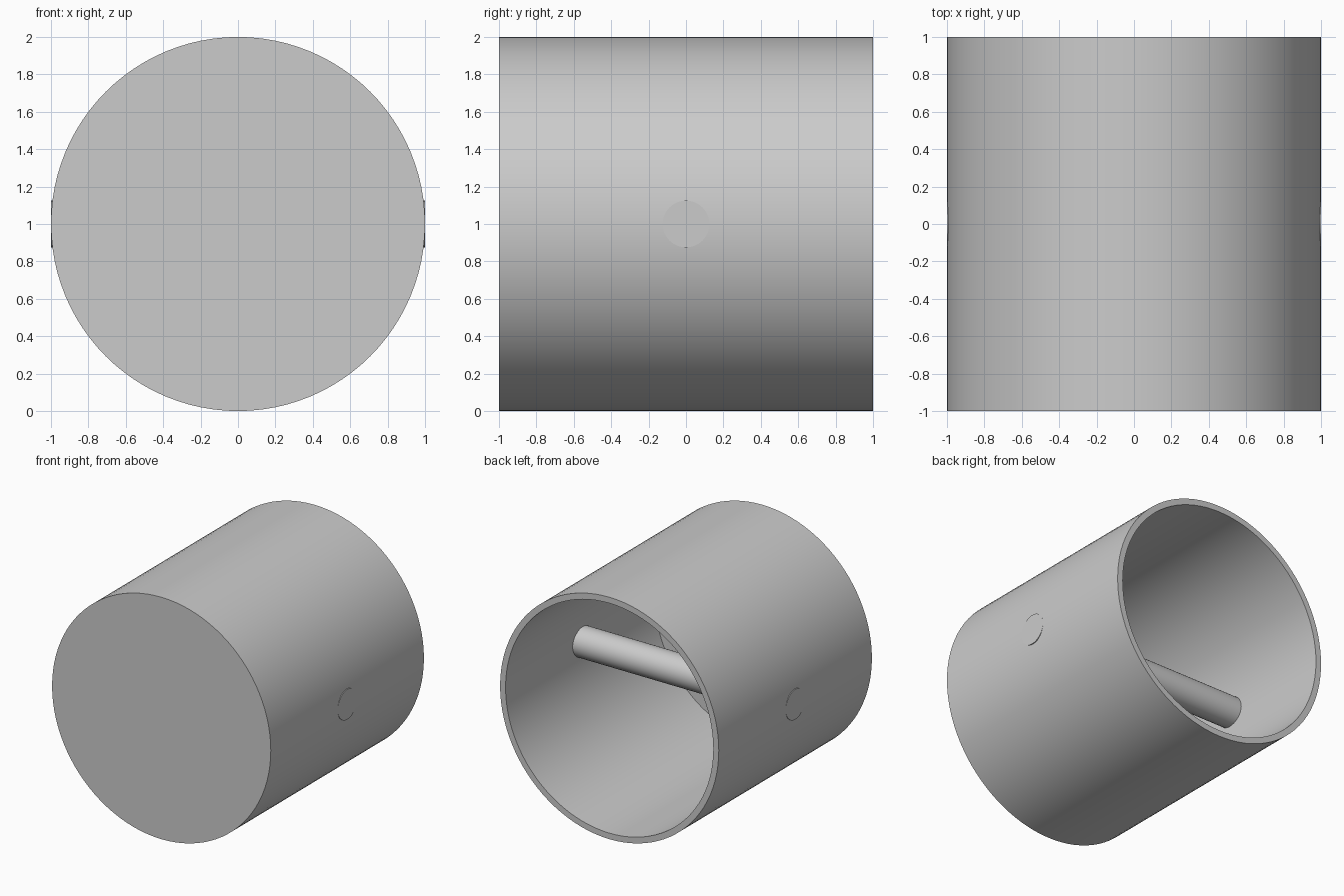
import bpy, bmesh, math
from mathutils import Matrix

if "Cube" in bpy.data.objects:
    bpy.data.objects.remove(bpy.data.objects["Cube"], do_unlink=True)

# Single grey metal
grey = bpy.data.materials.new("grey_metal")
grey.use_nodes = True
colour = (0.6, 0.6, 0.6, 1)
grey.diffuse_color = colour
grey.node_tree.nodes["Principled BSDF"].inputs["Base Color"].default_value = colour

RADIUS, WALL, PIN_RADIUS = 1.0, 0.05, 0.125


def finish(name, bm):
    bmesh.ops.recalc_face_normals(bm, faces=bm.faces)
    mesh = bpy.data.meshes.new(name)
    bm.to_mesh(mesh)
    bm.free()
    mesh.materials.append(grey)
    obj = bpy.data.objects.new(name, mesh)
    bpy.context.collection.objects.link(obj)
    bpy.ops.object.select_all(action="DESELECT")
    obj.select_set(True)
    bpy.context.view_layer.objects.active = obj
    bpy.ops.object.shade_smooth_by_angle(angle=math.radians(30))
    return obj


def lathe(name, profile, sides, matrix):
    """Spin (radius, height) points round the axis; open ends become caps."""
    bm = bmesh.new()
    rings = []
    for r, h in profile:
        angles = [2 * math.pi * i / sides for i in range(sides)]
        rings.append([bm.verts.new((r * math.cos(a), r * math.sin(a), h)) for a in angles])
    for low, high in zip(rings, rings[1:]):
        for i in range(sides):
            j = (i + 1) % sides
            bm.faces.new((low[i], low[j], high[j], high[i]))
    bm.faces.new(rings[0])
    bm.faces.new(rings[-1])
    bm.transform(matrix)
    return finish(name, bm)


centre = Matrix.Translation((0, 0, RADIUS))

# Hollow cup: closed crown at the front, open at the back
inner = RADIUS - WALL
lathe("piston_cup",
      [(RADIUS, -1), (RADIUS, 1), (inner, 1), (inner, WALL - 1)],
      96, centre @ Matrix.Rotation(-math.pi / 2, 4, "X"))

# Cross pin running through both side walls
lathe("cross_pin", [(PIN_RADIUS, -1), (PIN_RADIUS, 1)],
      32, centre @ Matrix.Rotation(math.pi / 2, 4, "Y"))
